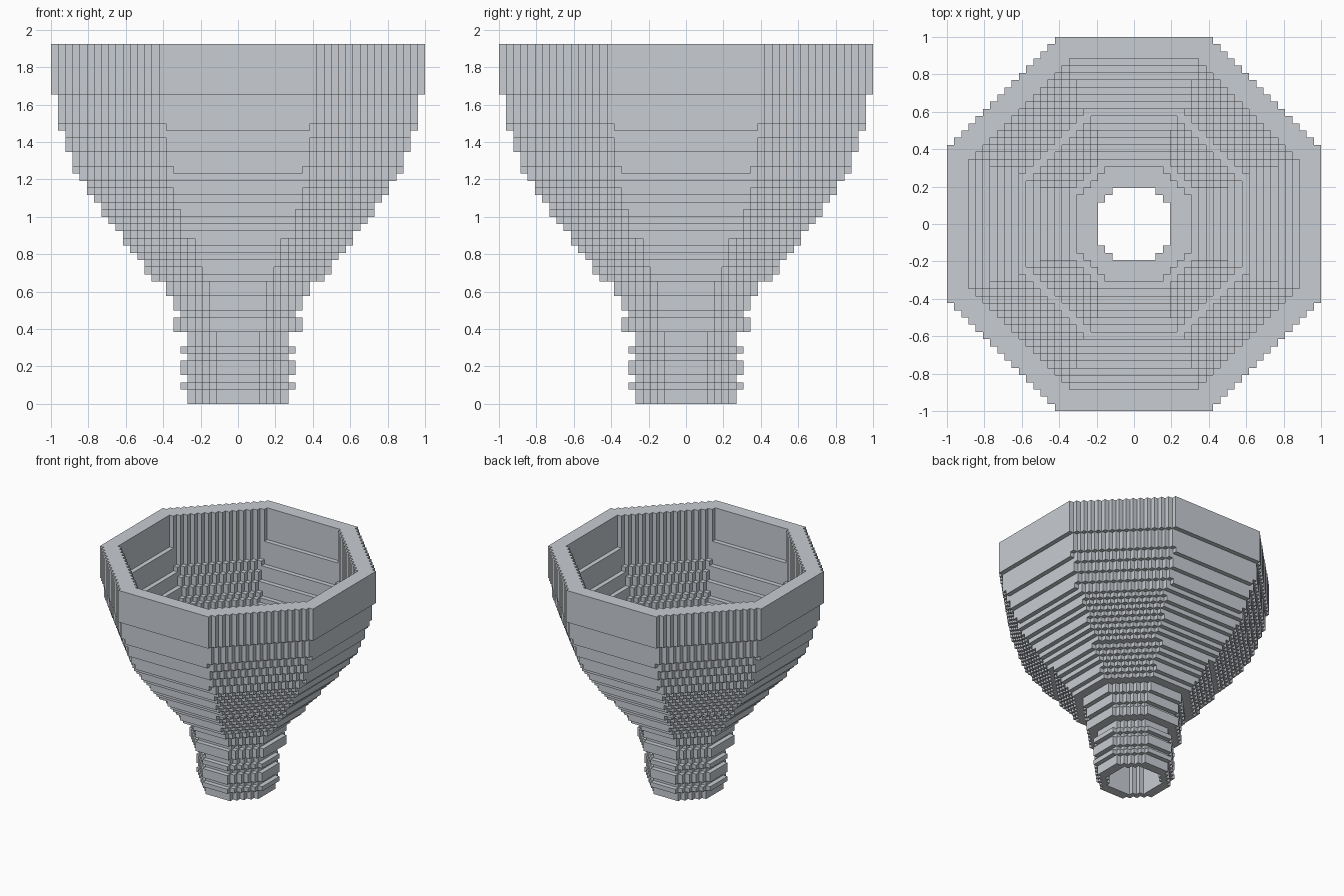
import bpy
import bmesh
from mathutils import Vector

cube = bpy.data.objects.get("Cube")
if cube:
    bpy.data.objects.remove(cube, do_unlink=True)

UNIT = 2 / 52          # edge of one small block
BORE = 5.2             # radius of the throat, in blocks
LAYERS = 50

# One flat grey for everything
grey = bpy.data.materials.new("metal grey")
grey.use_nodes = True
colour = (0.58, 0.61, 0.65, 1)
grey.diffuse_color = colour
grey.node_tree.nodes["Principled BSDF"].inputs["Base Color"].default_value = colour

# Neck stacks, bottom to top: (layers, radius)
neck = [(2, 6.6), (1, 7.6), (1, 6.6), (2, 7.6), (1, 6.6), (1, 7.6), (2, 6.6),
        (2, 8.6), (1, 7.9), (2, 8.6), (2, 9.6)]
neck_radii = [r for count, r in neck for _ in range(count)]
neck_top = len(neck_radii)

# Bell flare outside and inside: (layer, radius), straight between points
outside = [(17, 11.55), (18, 12.5), (20, 14), (27, 19.35), (29, 20.8), (32, 22.55),
           (35, 23.55), (38, 24.57), (43, 25.51), (49, 25.55)]
inside = [(17, 8.45), (20, 11), (27, 16.35), (29, 17.8), (32, 19.6),
          (35, 20.65), (39, 21.93), (43, 22.52), (49, 22.6)]


def radius_at(profile, k):
    for (k0, r0), (k1, r1) in zip(profile, profile[1:]):
        if k <= k1:
            return r0 + (r1 - r0) * (k - k0) / (k1 - k0)


def in_octagon(x, y, r):
    return max(x, y) <= r and x + y <= r * 2 ** 0.5


def filled_blocks():
    """Blocks of a hollow octagon, layer by layer."""
    blocks = set()
    for k in range(LAYERS):
        if k < neck_top:
            outer, inner = neck_radii[k], BORE
        else:
            outer, inner = radius_at(outside, k), radius_at(inside, k)
        reach = int(outer) + 1
        for i in range(-reach, reach):
            for j in range(-reach, reach):
                x, y = abs(i + 0.5), abs(j + 0.5)
                if in_octagon(x, y, outer) and not in_octagon(x, y, inner):
                    blocks.add((i, j, k))
    return blocks


def build_part(name, blocks, solid):
    """Skin the exposed sides of the given blocks."""
    bm = bmesh.new()
    verts = {}

    def vert(p):
        key = tuple(round(c) for c in p)
        if key not in verts:
            verts[key] = bm.verts.new(Vector(key) * UNIT)
        return verts[key]

    for block in sorted(blocks):
        for axis in range(3):
            for side in (0, 1):
                step = Vector((0, 0, 0))
                step[axis] = 2 * side - 1
                if tuple(round(c) for c in Vector(block) + step) in solid:
                    continue
                u, v = Vector((0, 0, 0)), Vector((0, 0, 0))
                u[(axis + 1) % 3] = 1
                v[(axis + 2) % 3] = 1
                base = Vector(block)
                base[axis] += side
                ring = [base, base + u, base + u + v, base + v]
                if not side:
                    ring.reverse()
                bm.faces.new([vert(p) for p in ring])

    mesh = bpy.data.meshes.new(name)
    bm.to_mesh(mesh)
    bm.free()
    mesh.materials.append(grey)
    obj = bpy.data.objects.new(name, mesh)
    bpy.context.collection.objects.link(obj)


# Ringed neck below, flared bell above
solid = filled_blocks()
build_part("ringed_neck", {b for b in solid if b[2] < neck_top}, solid)
build_part("flared_bell", {b for b in solid if b[2] >= neck_top}, solid)
